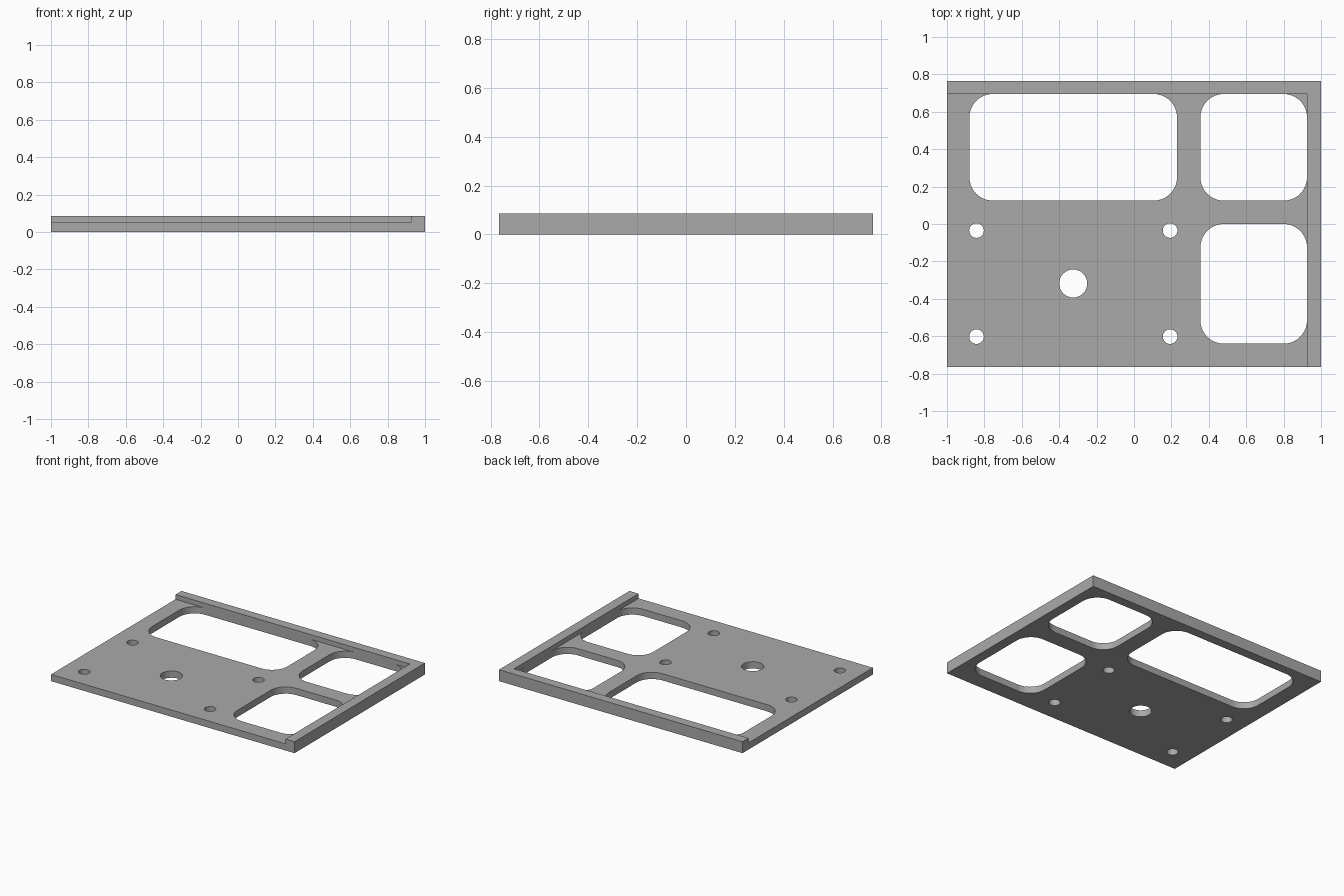
import bpy, bmesh
from math import sin, cos, pi, radians

if "Cube" in bpy.data.objects:
    bpy.data.objects.remove(bpy.data.objects["Cube"], do_unlink=True)

THICK, HEIGHT = 0.05, 0.085        # floor and rim heights
RIM_X, RIM_Y = 0.925, 0.695        # inner faces of the raised rim
HALF_X, HALF_Y = 1.0, 0.765

grey = bpy.data.materials.new("plain_grey")
grey.use_nodes = True
colour = (0.4, 0.4, 0.4, 1)
grey.diffuse_color = colour
grey.node_tree.nodes["Principled BSDF"].inputs["Base Color"].default_value = colour


def prism(name, outline, z0, z1):
    """Extrude a closed outline from z0 to z1."""
    bm = bmesh.new()
    base = bm.faces.new([bm.verts.new((round(x, 4), round(y, 4), z0)) for x, y in outline])
    top = bmesh.ops.extrude_face_region(bm, geom=[base])["geom"]
    for v in top:
        if isinstance(v, bmesh.types.BMVert):
            v.co.z = z1
    bmesh.ops.recalc_face_normals(bm, faces=bm.faces)
    mesh = bpy.data.meshes.new(name)
    bm.to_mesh(mesh)
    bm.free()
    mesh.materials.append(grey)
    ob = bpy.data.objects.new(name, mesh)
    bpy.context.collection.objects.link(ob)
    return ob


def rectangle(x0, x1, y0, y1):
    return [(x0, y0), (x1, y0), (x1, y1), (x0, y1)]


def circle(x, y, r, n=32):
    return [(x + r * cos(2 * pi * i / n), y + r * sin(2 * pi * i / n)) for i in range(n)]


def rounded(x0, x1, y0, y1, r=0.125, n=10):
    corners = [(x1 - r, y1 - r), (x0 + r, y1 - r), (x0 + r, y0 + r), (x1 - r, y0 + r)]
    return [(cx + r * cos(pi / 2 * (k + i / n)), cy + r * sin(pi / 2 * (k + i / n)))
            for k, (cx, cy) in enumerate(corners) for i in range(n + 1)]


# Full-height block that becomes the tray
tray = prism("mounting_tray", rectangle(-HALF_X, HALF_X, -HALF_Y, HALF_Y), 0, HEIGHT)

# Recess leaves a rim along the back and left edges
cutters = [prism("recess_cutter", rectangle(-1.2, RIM_X, -1, RIM_Y), THICK, 0.2)]

# Three rounded windows
windows = [(-0.88, 0.23, 0.125, RIM_Y), (0.355, RIM_X, 0.125, RIM_Y), (0.355, RIM_X, -0.64, 0)]
cutters += [prism("window_cutter", rounded(*w), -0.1, 0.15) for w in windows]

# Four screw holes around a central hole
holes = [(x, y, 0.039) for x in (-0.842, 0.193) for y in (-0.035, -0.602)]
holes.append((-0.325, -0.318, 0.075))
cutters += [prism("hole_cutter", circle(*h), -0.1, 0.15) for h in holes]

bpy.context.view_layer.objects.active = tray
for cutter in cutters:
    cutter.hide_render = True
    mod = tray.modifiers.new("cut", "BOOLEAN")
    mod.operation, mod.solver, mod.object = "DIFFERENCE", "EXACT", cutter
    bpy.ops.object.modifier_apply(modifier=mod.name)
    bpy.data.objects.remove(cutter, do_unlink=True)

# Smooth the curved walls, keep edges sharp
bpy.ops.object.select_all(action="DESELECT")
tray.select_set(True)
bpy.ops.object.shade_smooth_by_angle(angle=radians(30))
